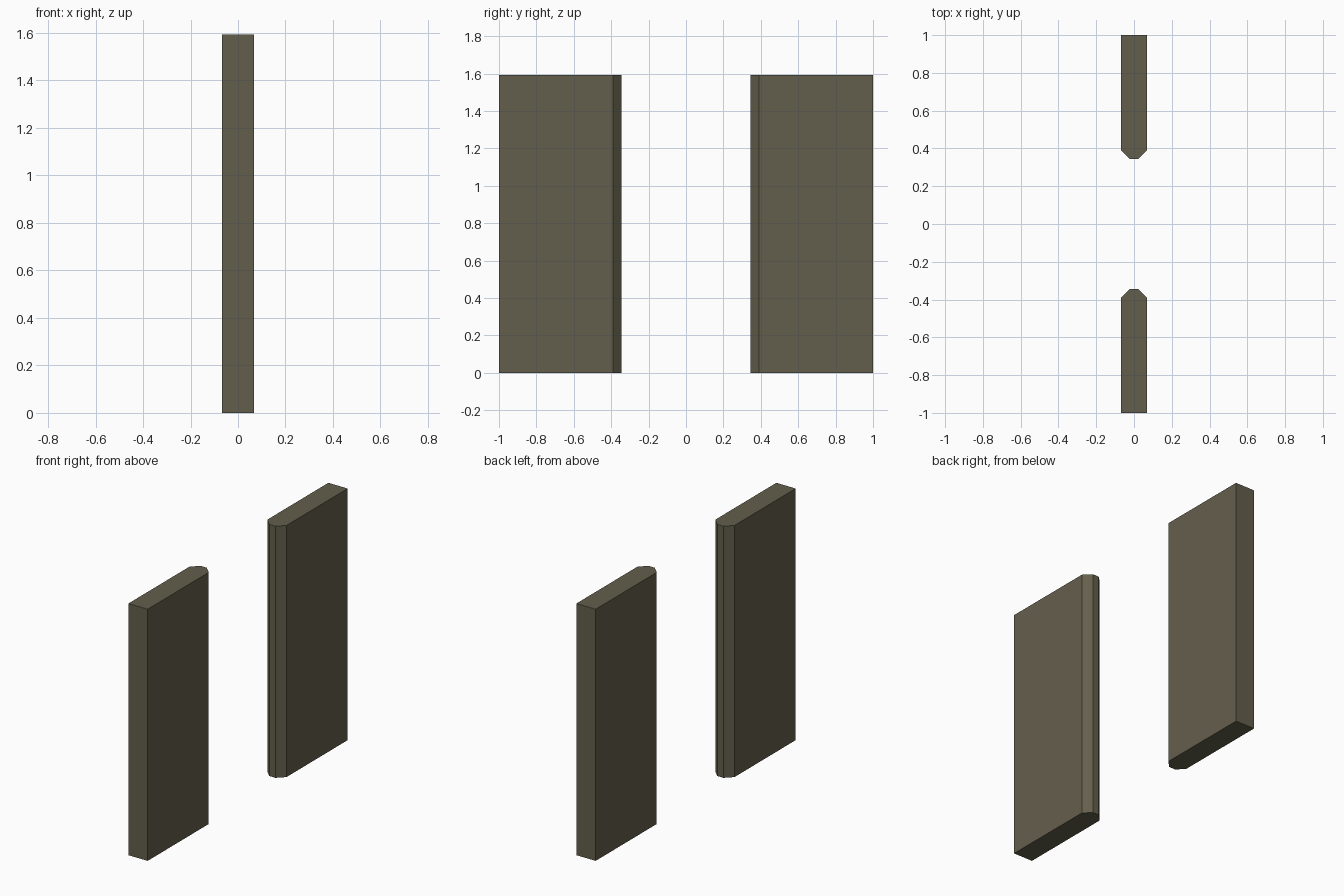
import bpy
import bmesh

if "Cube" in bpy.data.objects:
    bpy.data.objects.remove(bpy.data.objects["Cube"])

HALF_T = 0.0675   # half thickness of each panel
TIP = 0.022       # half width of the chamfered end
HEIGHT = 1.593

mat = bpy.data.materials.new("dark olive brown")
mat.diffuse_color = (0.127, 0.114, 0.072, 1.0)
mat.use_nodes = True
mat.node_tree.nodes["Principled BSDF"].inputs["Base Color"].default_value = mat.diffuse_color


def wall_panel(name, side):
    """Extrude a plan outline with a chamfered inner end upwards."""
    outline = [(-HALF_T, 1.0), (-HALF_T, 0.389), (-TIP, 0.344),
               (TIP, 0.344), (HALF_T, 0.389), (HALF_T, 1.0)]
    bm = bmesh.new()
    base = bm.faces.new([bm.verts.new((x, y * side, 0)) for x, y in outline])
    result = bmesh.ops.extrude_face_region(bm, geom=[base], use_keep_orig=True)
    top = [v for v in result["geom"] if isinstance(v, bmesh.types.BMVert)]
    bmesh.ops.translate(bm, verts=top, vec=(0, 0, HEIGHT))
    bmesh.ops.recalc_face_normals(bm, faces=bm.faces)
    mesh = bpy.data.meshes.new(name)
    bm.to_mesh(mesh)
    bm.free()
    mesh.materials.append(mat)
    obj = bpy.data.objects.new(name, mesh)
    bpy.context.collection.objects.link(obj)


# Two mirrored panels either side of the opening
wall_panel("front_panel", -1)
wall_panel("back_panel", 1)
